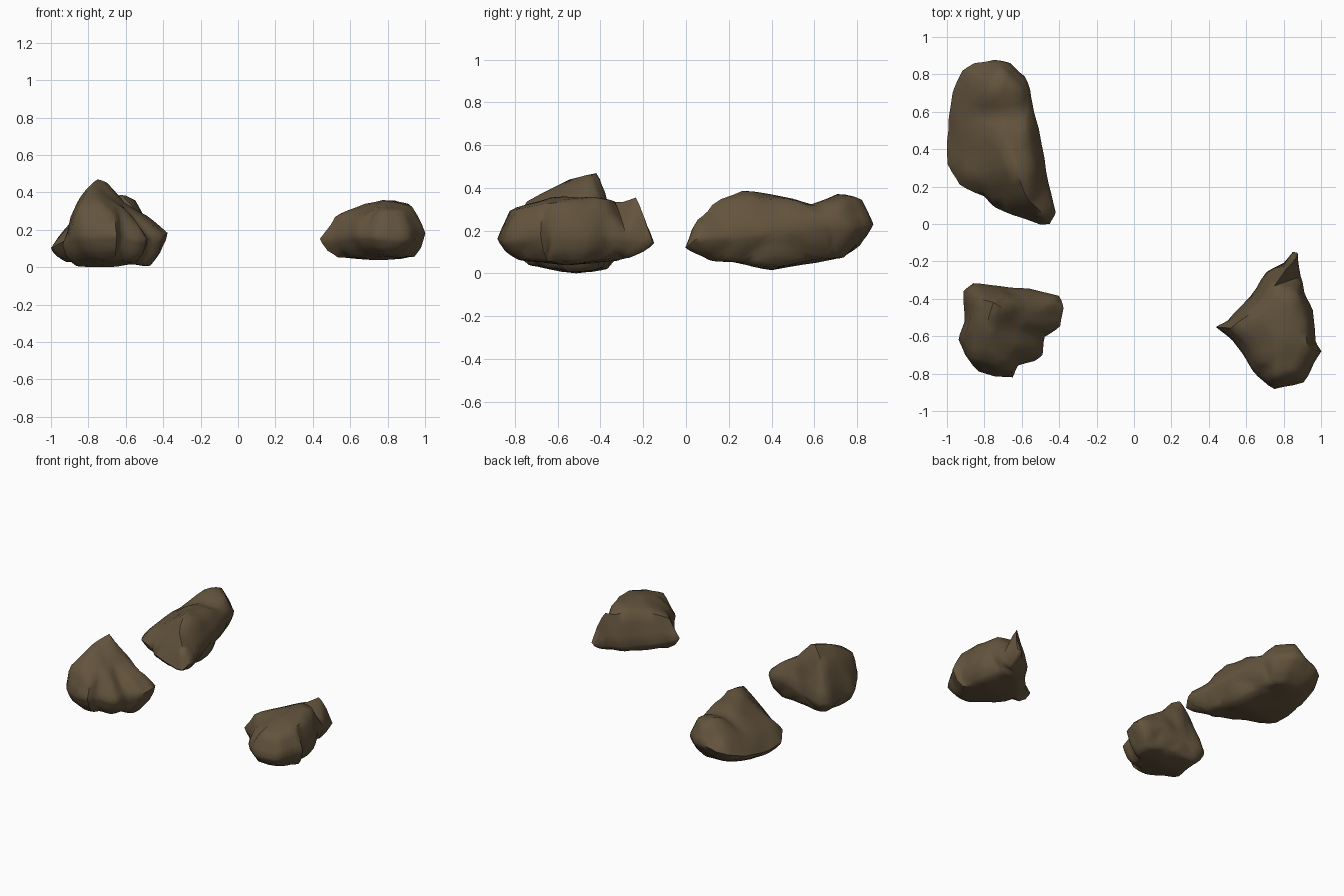
import bpy, bmesh
from mathutils import Vector, noise
from mathutils.geometry import delaunay_2d_cdt

brown = bpy.data.materials.new("brown_rock")
brown.diffuse_color = (0.125, 0.088, 0.047, 1)


def add_skin(bm, rim, inner):
    """Triangulate between the rim and the inner points, as a faceted half shell."""
    pts = rim + inner
    flat = [Vector(p[:2]) for p in pts]
    verts, _, faces, origin, _, _ = delaunay_2d_cdt(flat, [], [list(range(len(rim)))], 1, 1e-5)
    made = []
    for v, src in zip(verts, origin):
        z = pts[src[0]][2] if src else 0.2
        made.append(bm.verts.new((v.x, v.y, z)))
    for f in faces:
        bm.faces.new([made[i] for i in f])


def rock(name, centre, rim, crest, base, tilt):
    """Boulder: crest points above its widest rim, and a tucked-in foot below."""
    cx, cy = centre
    under = []
    for t, share in ((0.88, 0.4), (0.72, 0.06)):
        for x, y, z in rim:
            low = base + tilt * abs(y - cy) * t
            under.append((cx + (x - cx) * t, cy + (y - cy) * t, low + max(z - low, 0) * share))
    bm = bmesh.new()
    add_skin(bm, rim, crest)
    add_skin(bm, rim, under + [(cx, cy, base)])
    bmesh.ops.remove_doubles(bm, verts=bm.verts, dist=0.0005)
    bmesh.ops.recalc_face_normals(bm, faces=bm.faces)
    # Worn edges and small dents
    bmesh.ops.subdivide_edges(bm, edges=bm.edges[:], cuts=2, use_grid_fill=True)
    bmesh.ops.triangulate(bm, faces=bm.faces[:])
    bmesh.ops.smooth_vert(bm, verts=bm.verts, factor=0.3,
                          use_axis_x=True, use_axis_y=True, use_axis_z=True)
    bm.normal_update()
    for v in bm.verts:
        v.co += v.normal * (0.004 + 0.01 * noise.noise(v.co * 9))
        v.co.z = max(v.co.z, 0)
    mesh = bpy.data.meshes.new(name)
    bm.to_mesh(mesh)
    bm.free()
    mesh.materials.append(brown)
    ob = bpy.data.objects.new(name, mesh)
    bpy.context.collection.objects.link(ob)
    bpy.ops.object.select_all(action='DESELECT')
    ob.select_set(True)
    bpy.context.view_layer.objects.active = ob
    bpy.ops.object.shade_smooth_by_angle(angle=0.9)


# Long boulder at the back left, ridge leaning to its right side
rock("back_long_rock", (-0.72, 0.4),
     [(-1, 0.32, 0.1), (-1, 0.5, 0.1), (-0.97, 0.7, 0.14), (-0.92, 0.82, 0.18),
      (-0.85, 0.86, 0.2), (-0.75, 0.877, 0.23), (-0.66, 0.86, 0.23), (-0.58, 0.79, 0.22),
      (-0.55, 0.68, 0.25), (-0.49, 0.42, 0.2), (-0.46, 0.22, 0.18), (-0.42, 0.06, 0.17),
      (-0.45, 0.0, 0.12), (-0.5, -0.005, 0.12), (-0.6, 0.03, 0.12), (-0.75, 0.09, 0.13),
      (-0.8, 0.15, 0.14), (-0.93, 0.21, 0.14)],
     [(-0.62, 0.27, 0.395), (-0.56, 0.12, 0.325), (-0.49, 0.06, 0.25), (-0.55, 0.3, 0.36),
      (-0.58, 0.48, 0.345), (-0.69, 0.45, 0.36), (-0.61, 0.6, 0.31), (-0.72, 0.58, 0.32),
      (-0.75, 0.71, 0.375), (-0.61, 0.73, 0.345), (-0.71, 0.82, 0.345), (-0.85, 0.78, 0.28),
      (-0.9, 0.6, 0.23), (-0.91, 0.38, 0.215), (-0.89, 0.25, 0.2), (-0.78, 0.24, 0.25)],
     0.02, 0.15)

# Peaked boulder at the front left, tall on its left side with a steep back
rock("front_peaked_rock", (-0.70, -0.51),
     [(-0.91, -0.36, 0.1), (-0.86, -0.315, 0.1), (-0.72, -0.335, 0.13), (-0.57, -0.345, 0.18),
      (-0.4, -0.385, 0.17), (-0.38, -0.45, 0.18), (-0.39, -0.55, 0.17), (-0.48, -0.6, 0.15),
      (-0.49, -0.7, 0.15), (-0.53, -0.735, 0.15), (-0.62, -0.76, 0.17), (-0.645, -0.825, 0.17),
      (-0.75, -0.815, 0.17), (-0.83, -0.785, 0.17), (-0.91, -0.7, 0.16), (-0.94, -0.62, 0.12),
      (-0.91, -0.53, 0.1)],
     [(-0.75, -0.42, 0.47), (-0.79, -0.54, 0.445), (-0.7, -0.45, 0.455), (-0.72, -0.38, 0.38),
      (-0.82, -0.4, 0.37), (-0.86, -0.55, 0.35), (-0.85, -0.72, 0.33), (-0.74, -0.74, 0.335),
      (-0.66, -0.77, 0.26), (-0.63, -0.55, 0.34), (-0.6, -0.41, 0.34), (-0.49, -0.44, 0.28),
      (-0.47, -0.54, 0.23), (-0.55, -0.67, 0.25), (-0.65, -0.66, 0.33)],
     0.0, 0.16)

# Three-cornered boulder on the right, flat on top with steep walls
rock("right_rock", (0.78, -0.56),
     [(0.435, -0.55, 0.15), (0.5, -0.52, 0.12), (0.62, -0.39, 0.11), (0.71, -0.26, 0.12),
      (0.8, -0.21, 0.12), (0.85, -0.15, 0.14), (0.875, -0.155, 0.15), (0.89, -0.28, 0.17),
      (0.91, -0.37, 0.18), (0.96, -0.46, 0.18), (0.97, -0.63, 0.18), (1.005, -0.68, 0.18),
      (0.96, -0.74, 0.17), (0.91, -0.845, 0.15), (0.75, -0.88, 0.16), (0.66, -0.81, 0.17),
      (0.6, -0.72, 0.17), (0.53, -0.62, 0.16)],
     [(0.82, -0.235, 0.365), (0.855, -0.2, 0.27), (0.75, -0.33, 0.34), (0.64, -0.47, 0.32),
      (0.78, -0.57, 0.36), (0.86, -0.38, 0.345), (0.91, -0.53, 0.34), (0.93, -0.67, 0.325),
      (0.88, -0.79, 0.305), (0.76, -0.82, 0.295), (0.76, -0.73, 0.33), (0.66, -0.73, 0.27),
      (0.52, -0.555, 0.275), (0.59, -0.61, 0.285)],
     0.04, 0.1)
